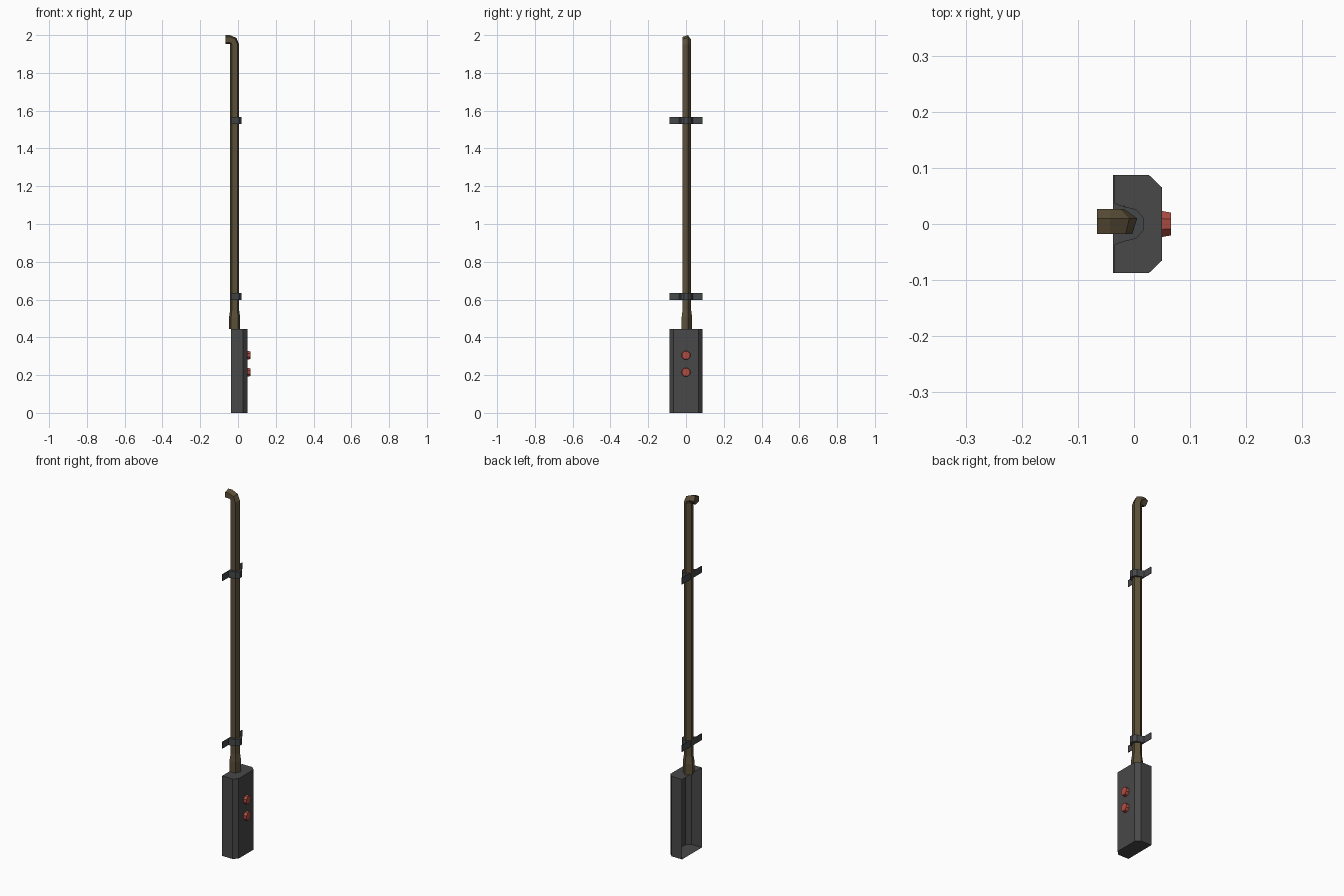
import bpy, bmesh, math
from mathutils import Vector

if "Cube" in bpy.data.objects:
    bpy.data.objects.remove(bpy.data.objects["Cube"])


def material(name, rgb):
    m = bpy.data.materials.new(name)
    m.diffuse_color = (*rgb, 1)
    m.use_nodes = True
    m.node_tree.nodes["Principled BSDF"].inputs["Base Color"].default_value = m.diffuse_color
    return m


GREY = material("dark grey", (0.065, 0.065, 0.065))
STEEL = material("clamp grey", (0.06, 0.063, 0.066))
BROWN = material("pipe brown", (0.105, 0.078, 0.04))
RED = material("button red", (0.42, 0.075, 0.055))


def loft(name, rings, mat, cap_start=True, cap_end=True, skip=()):
    """Skin a list of matching rings; skip leaves out side faces by index."""
    bm = bmesh.new()
    loops = [[bm.verts.new(p) for p in r] for r in rings]
    n = len(loops[0])
    for a, b in zip(loops, loops[1:]):
        for i in range(n):
            if i not in skip:
                j = (i + 1) % n
                bm.faces.new((a[i], a[j], b[j], b[i]))
    if cap_start:
        bm.faces.new(loops[0][::-1])
    if cap_end:
        bm.faces.new(loops[-1])
    me = bpy.data.meshes.new(name)
    if not skip:
        bmesh.ops.recalc_face_normals(bm, faces=bm.faces)
    bm.to_mesh(me)
    bm.free()
    me.materials.append(mat)
    ob = bpy.data.objects.new(name, me)
    bpy.context.collection.objects.link(ob)
    return ob


def prism(name, outline, z0, z1, mat, skip=()):
    return loft(name, [[(x, y, z) for x, y in outline] for z in (z0, z1)], mat, skip=skip)


# Control box: chamfered front corners, open at the wall side (last side face)
box = [(-0.037, -0.087), (0.027, -0.087), (0.05, -0.065),
       (0.05, 0.065), (0.027, 0.087), (-0.037, 0.087)]
prism("control_box", box, 0, 0.445, GREY, skip=(5,))

# Buttons: short tapered discs on the box front
for i, z in enumerate((0.215, 0.305)):
    rings = []
    for x, r in ((0.05, 0.025), (0.066, 0.022)):
        rings.append([(x, r * math.cos(math.tau * (k + 0.5) / 8),
                       z + r * math.sin(math.tau * (k + 0.5) / 8)) for k in range(8)])
    loft(f"button_{i + 1}", rings, RED)


# Pipe: five-sided, with a wide collar at the foot and a bent end
def pipe_ring(centre, r, bend=0.0):
    u = Vector((math.cos(bend), 0, math.sin(bend)))
    pts = []
    for k in range(5):
        t = math.radians(18 + 72 * k)
        pts.append(Vector(centre) + u * (r * math.cos(t)) + Vector((0, r * math.sin(t), 0)))
    return pts


PX, PY, R = -0.018, 0.002, 0.025
rings = [pipe_ring((PX, PY, z), r) for z, r in ((0.445, 0.031), (0.505, 0.031), (0.545, R))]
pivot = Vector((PX - 0.025, PY, 1.951))
for deg in (0, 45, 90):
    a = math.radians(deg)
    rings.append(pipe_ring(pivot + 0.025 * Vector((math.cos(a), 0, math.sin(a))), R, a))
rings.append(pipe_ring((-0.066, PY, 1.976), R, math.pi / 2))
loft("pipe", rings, BROWN)

# Wall clamps: thin wings and a hump around the pipe
half = [(-0.037, 0.087), (-0.034, 0.087), (-0.034, 0.037),
        (-0.017, 0.031), (0.004, 0.026), (0.018, 0.01)]
clamp = half + [(x, -y) for x, y in reversed(half)]
for name, z in (("lower_clamp", 0.598), ("upper_clamp", 1.53)):
    prism(name, clamp, z, z + 0.037, STEEL)
